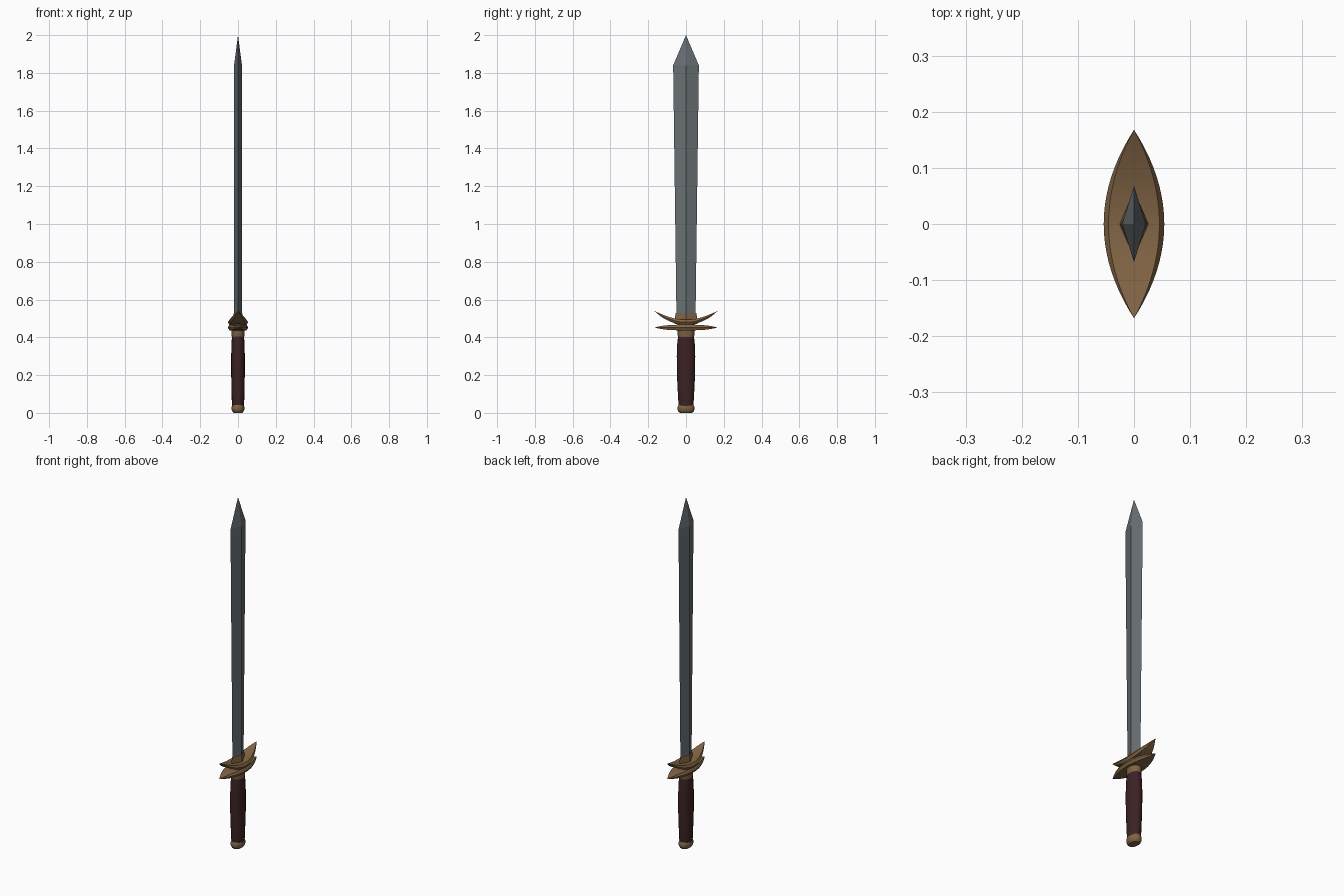
import bpy, bmesh, math

if "Cube" in bpy.data.objects:
    bpy.data.objects.remove(bpy.data.objects["Cube"])


def material(name, rgb):
    m = bpy.data.materials.new(name)
    m.diffuse_color = (*rgb, 1)
    m.use_nodes = True
    m.node_tree.nodes["Principled BSDF"].inputs["Base Color"].default_value = m.diffuse_color
    return m


STEEL = material("dark steel", (0.14, 0.158, 0.172))
BRONZE = material("bronze", (0.215, 0.125, 0.058))
LEATHER = material("dark red leather", (0.045, 0.016, 0.017))


def loft(name, rings, mat, smooth=True):
    """Skin a list of point rings (a one-point ring makes a tip)."""
    bm = bmesh.new()
    vs = [[bm.verts.new(p) for p in r] for r in rings]
    for a, b in zip(vs, vs[1:]):
        n = max(len(a), len(b))
        for i in range(n):
            j = (i + 1) % n
            if len(a) == 1:
                bm.faces.new((a[0], b[j], b[i]))
            elif len(b) == 1:
                bm.faces.new((a[i], a[j], b[0]))
            else:
                bm.faces.new((a[i], a[j], b[j], b[i]))
    for end in (vs[0], vs[-1]):
        if len(end) > 2:
            bm.faces.new(end)
    bmesh.ops.recalc_face_normals(bm, faces=bm.faces)
    me = bpy.data.meshes.new(name)
    bm.to_mesh(me)
    bm.free()
    me.materials.append(mat)
    ob = bpy.data.objects.new(name, me)
    bpy.context.collection.objects.link(ob)
    if smooth:
        bpy.ops.object.select_all(action='DESELECT')
        ob.select_set(True)
        bpy.context.view_layer.objects.active = ob
        bpy.ops.object.shade_smooth_by_angle(angle=math.radians(32))
    return ob


def oval(z, rx, ry, n=16):
    return [(rx * math.cos(2 * math.pi * i / n),
             ry * math.sin(2 * math.pi * i / n), z) for i in range(n)]


def diamond(z, rx, ry):
    return oval(z, rx, ry, 4)


# Blade with a diamond section, widening toward the point
loft("blade", [diamond(0.47, 0.021, 0.05), diamond(1.84, 0.021, 0.068),
               [(0, 0, 2.0)]], STEEL, False)

# Diamond collar around the blade root
loft("blade_collar", [diamond(0.47, 0.027, 0.062), diamond(0.50, 0.025, 0.059),
                      diamond(0.53, 0.022, 0.055)], BRONZE, False)


# Leaf-shaped guard plates, the upper one curving up
def guard(name, z0, lift, h):
    L, N = 0.168, 20
    rings = [[(0, -L, z0 + lift)]]
    for k in range(1, N):
        t = -1 + 2 * k / N
        w = 0.054 * (1 - t * t)
        z = z0 + lift * t * t
        e = h * (1 - abs(t) ** 3)
        rings.append([(w * a, L * t, z + e * b) for a, b in
                      ((1, 0), (0.84, 1), (-0.84, 1),
                       (-1, 0), (-0.84, -1), (0.84, -1))])
    rings.append([(0, L, z0 + lift)])
    loft(name, rings, BRONZE)


guard("lower_guard", 0.452, 0.0, 0.015)
guard("upper_guard", 0.480, 0.060, 0.013)

# Oval collar below the guard
loft("grip_collar", [oval(0.40, 0.032, 0.041), oval(0.41, 0.034, 0.044),
                     oval(0.47, 0.034, 0.044)], BRONZE)

# Grip swelling in its upper half
loft("grip", [oval(z, x, y) for z, x, y in
              ((0.03, 0.032, 0.039), (0.10, 0.034, 0.043), (0.20, 0.036, 0.048),
               (0.30, 0.036, 0.049), (0.36, 0.035, 0.047), (0.405, 0.032, 0.042))],
     LEATHER)

# Rounded pommel cap
loft("pommel", [oval(z, x, y) for z, x, y in
                ((0.0, 0.022, 0.032), (0.006, 0.029, 0.040), (0.018, 0.034, 0.045),
                 (0.032, 0.034, 0.045), (0.042, 0.030, 0.040))], BRONZE)
